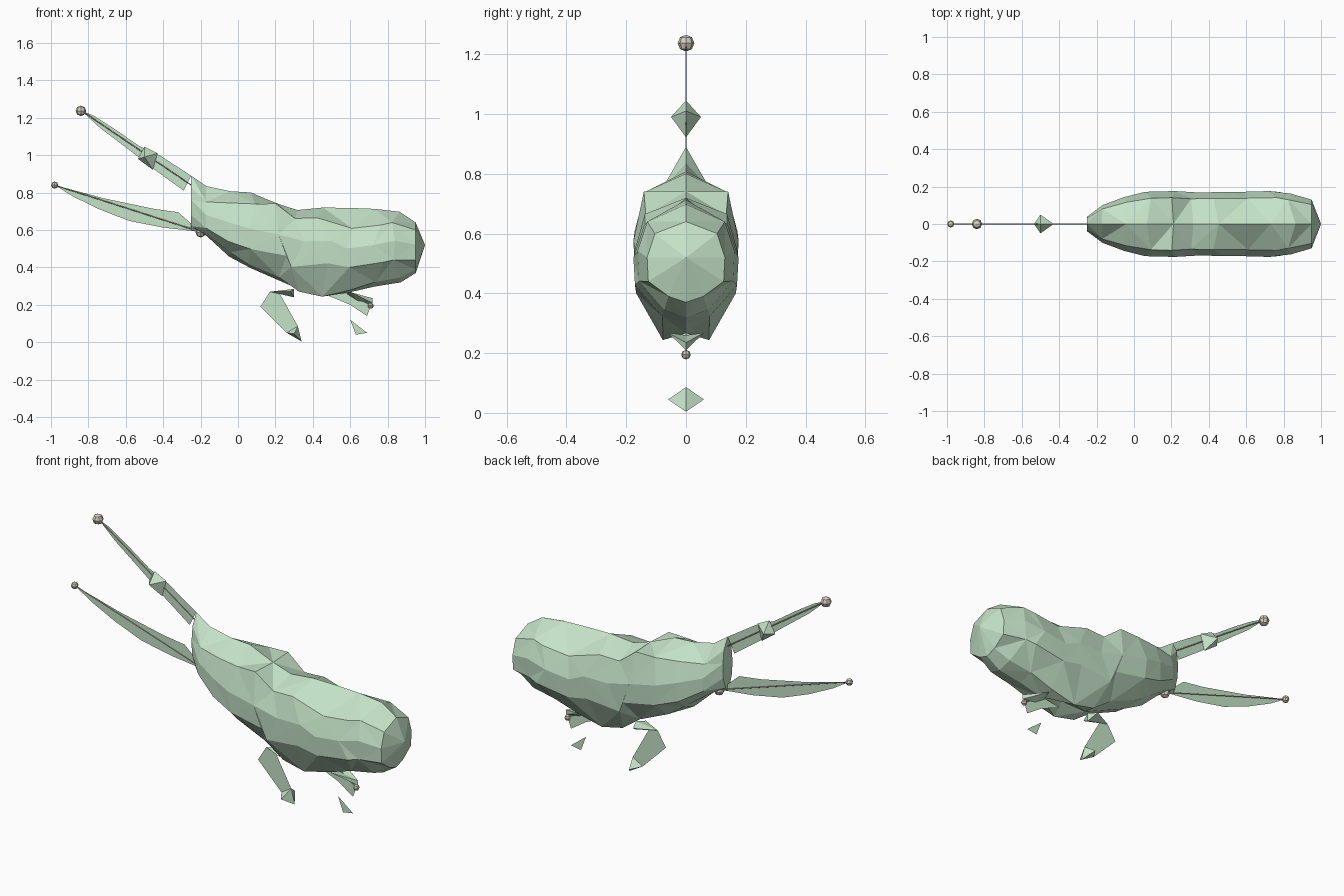
import bpy
import bmesh
import random
from mathutils import Vector

random.seed(4)
if "Cube" in bpy.data.objects:
    bpy.data.objects.remove(bpy.data.objects["Cube"], do_unlink=True)


def make_material(name, colour):
    material = bpy.data.materials.new(name)
    material.use_nodes = True
    material.diffuse_color = (*colour, 1)
    shader = material.node_tree.nodes["Principled BSDF"]
    shader.inputs["Base Color"].default_value = (*colour, 1)
    shader.inputs["Roughness"].default_value = 0.9
    return material


GREEN = make_material("pale green", (0.56, 0.77, 0.58))
STONE = make_material("warm grey", (0.66, 0.63, 0.54))
BROWN = make_material("dull brown", (0.38, 0.3, 0.26))


def finish(name, bm, material):
    """Turn a bmesh into a flat shaded, named object."""
    mesh = bpy.data.meshes.new(name)
    bm.to_mesh(mesh)
    bm.free()
    mesh.materials.append(material)
    obj = bpy.data.objects.new(name, mesh)
    bpy.context.collection.objects.link(obj)
    return obj


def flat_fin(name, outline):
    """Thin sheet in the middle plane, given as x, z points."""
    bm = bmesh.new()
    face = bm.faces.new([bm.verts.new((x, 0, z)) for x, z in outline])
    bmesh.ops.triangulate(bm, faces=[face])
    return finish(name, bm, GREEN)


def faceted_knob(name, outline, apex, half_width):
    """Closed gem: a flat outline drawn out to a point on each side."""
    bm = bmesh.new()
    ring = [bm.verts.new((x, 0, z)) for x, z in outline]
    for side in (-1, 1):
        tip = bm.verts.new((apex[0], side * half_width, apex[1]))
        for i, vert in enumerate(ring):
            bm.faces.new((vert, ring[(i + 1) % len(ring)], tip))
    bmesh.ops.recalc_face_normals(bm, faces=bm.faces[:])
    return finish(name, bm, GREEN)


def ball(name, x, z, radius):
    bm = bmesh.new()
    bmesh.ops.create_uvsphere(bm, u_segments=8, v_segments=4, radius=radius)
    bmesh.ops.translate(bm, vec=(x, 0, z), verts=bm.verts[:])
    return finish(name, bm, STONE)


def rod(name, start, end, radius=0.0027):
    a, b = Vector((start[0], 0, start[1])), Vector((end[0], 0, end[1]))
    bm = bmesh.new()
    bmesh.ops.create_cone(bm, cap_ends=True, segments=6, radius1=radius,
                          radius2=radius, depth=(b - a).length)
    obj = finish(name, bm, BROWN)
    obj.location = (a + b) / 2
    obj.rotation_euler = (b - a).to_track_quat("Z", "Y").to_euler()
    return obj


# Body sections: x, half width, then heights from crown to belly
SECTIONS = [
    (-.25, .04, .89, .83, .76, .68, .62, .60),
    (-.17, .10, .835, .75, .68, .61, .575, .57),
    (-.05, .145, .81, .74, .65, .55, .48, .46),
    (.06, .172, .80, .73, .61, .50, .42, .40),
    (.22, .176, .74, .74, .58, .47, .35, .33),
    (.32, .168, .705, .66, .55, .41, .27, .29),
    (.46, .172, .72, .66, .53, .41, .245, .29),
    (.60, .172, .715, .60, .51, .41, .275, .27),
    (.74, .176, .715, .63, .53, .43, .325, .30),
    (.86, .162, .70, .64, .53, .44, .345, .32),
    (.95, .13, .64, .60, .52, .44, .39, .37),
]
SPREAD = (0, .8, 1, .97, .45, 0)


def build_body():
    bm = bmesh.new()
    rings = []
    for n, (x, width, *heights) in enumerate(SECTIONS):
        wobble = .04 if 1 < n < len(SECTIONS) - 1 else 0
        half = []
        for level, (s, z) in enumerate(zip(SPREAD, heights)):
            # Uneven facets on the flanks, steady crown and belly
            loose = wobble if 0 < level < 4 else wobble / 4
            half.append((x + random.uniform(-loose, loose), width * s,
                         z + random.uniform(-loose, loose) / 3))
        points = half + [(px, -py, pz) for px, py, pz in half[-2:0:-1]]
        rings.append([bm.verts.new(p) for p in points])
    count = len(rings[0])
    # Mirrored facets with alternating diagonals
    for n, (a, b) in enumerate(zip(rings, rings[1:])):
        for i in range(count):
            j = (i + 1) % count
            far_side = i >= count // 2
            mirrored = count - 1 - i if far_side else i
            if ((n + mirrored) % 2 == 0) != far_side:
                bm.faces.new((a[i], a[j], b[j]))
                bm.faces.new((a[i], b[j], b[i]))
            else:
                bm.faces.new((a[i], a[j], b[i]))
                bm.faces.new((a[j], b[j], b[i]))
    # Rounded rear point and narrow front edge
    tip = bm.verts.new((1, 0, .52))
    for i in range(count):
        bm.faces.new((rings[-1][i], rings[-1][(i + 1) % count], tip))
    bm.faces.new(rings[0])
    bmesh.ops.recalc_face_normals(bm, faces=bm.faces[:])
    return finish("body", bm, GREEN)


build_body()

# Long upper and lower blades
flat_fin("upper_blade", [
    (-.84, 1.24), (-.77, 1.21), (-.66, 1.14), (-.53, 1.05), (-.42, 1),
    (-.25, .89), (-.29, .81), (-.45, .925), (-.525, .985), (-.74, 1.148)])
flat_fin("lower_blade", [
    (-.98, .84), (-.72, .77), (-.45, .713), (-.32, .695), (-.25, .61),
    (-.2, .59), (-.4, .613), (-.58, .648), (-.74, .71), (-.88, .778)])
rod("upper_rod", (-.84, 1.24), (-.25, .84))
rod("lower_rod", (-.98, .84), (-.2, .59))
faceted_knob("blade_knob",
             [(-.535, .98), (-.5, 1.045), (-.43, 1.01), (-.455, .922)],
             (-.5, .99), .05)

# Front leg with its hip and foot
flat_fin("front_leg", [(.17, .27), (.12, .19), (.26, .05), (.31, .04),
                       (.32, .085), (.22, .265)])
faceted_knob("front_hip", [(.17, .27), (.3, .285), (.3, .24)],
             (.28, .272), .055)
faceted_knob("front_foot", [(.26, .05), (.34, .004), (.32, .086)],
             (.3, .045), .06)

# Rear leg, ankle and separate toe
flat_fin("rear_leg", [(.48, .25), (.6, .2), (.69, .14), (.715, .21),
                      (.6, .27)])
faceted_knob("rear_hip", [(.58, .26), (.72, .235), (.72, .21), (.64, .222)],
             (.6, .268), .06)
flat_fin("rear_toe", [(.6, .12), (.69, .05), (.63, .04)])
rod("ankle_rod", (.66, .225), (.71, .2))

# Joint and tip beads
for label, x, z, radius in (
        ("upper_tip_bead", -.84, 1.237, .028),
        ("lower_tip_bead", -.98, .84, .019),
        ("front_joint_bead", -.2, .587, .027),
        ("ankle_bead", .71, .195, .016)):
    ball(label, x, z, radius)
